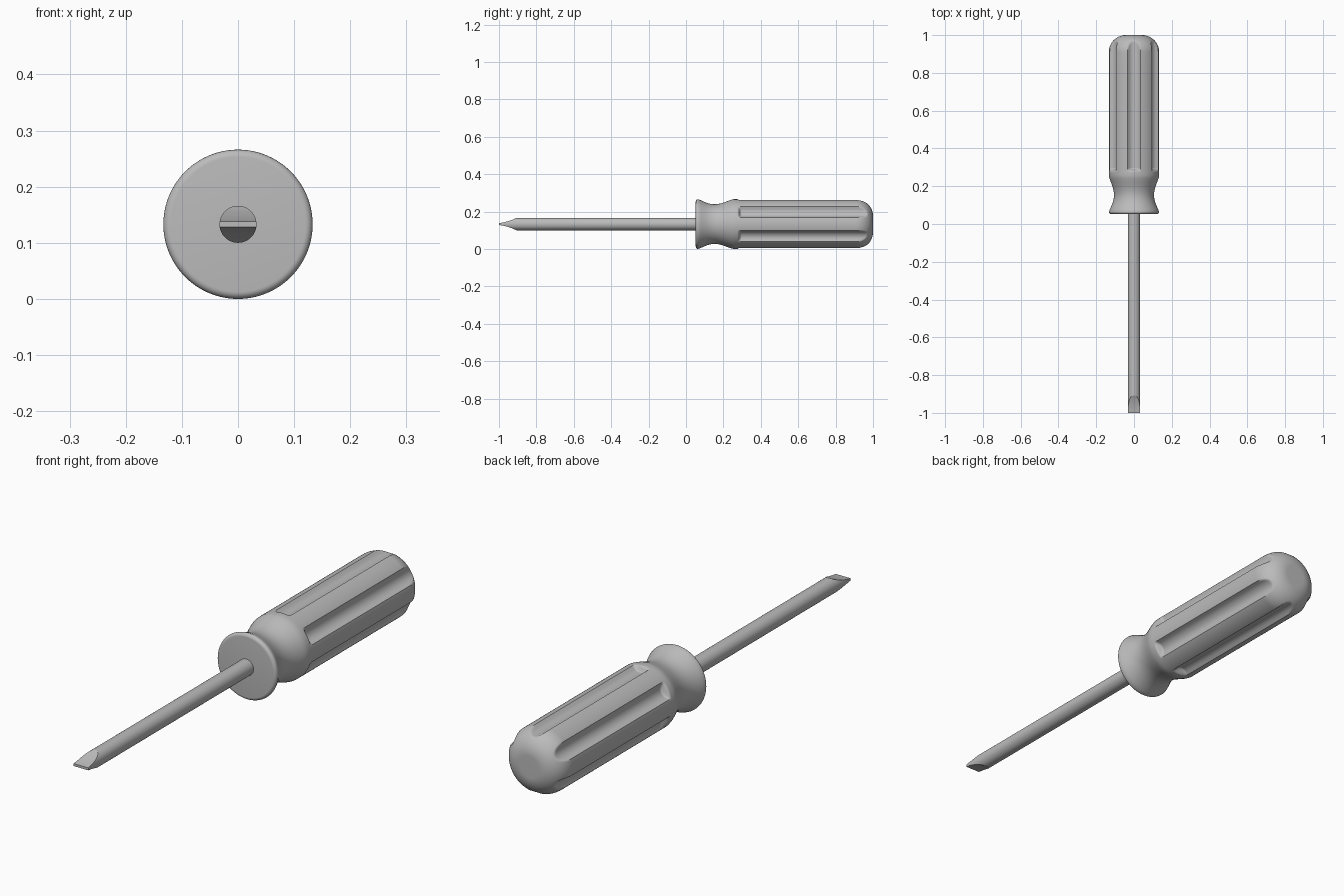
import bpy, bmesh, math
from mathutils import Vector

cube = bpy.data.objects.get("Cube")
if cube:
    bpy.data.objects.remove(cube, do_unlink=True)

R = 0.133            # handle radius, also the height of the axis
SHAFT_R = 0.033
GROOVES = 6

grey = bpy.data.materials.new("plain_grey")
grey.use_nodes = True
grey.diffuse_color = (0.5, 0.5, 0.5, 1)
grey.node_tree.nodes["Principled BSDF"].inputs["Base Color"].default_value = (0.5, 0.5, 0.5, 1)


def finish(name, bm, angle=40):
    bmesh.ops.recalc_face_normals(bm, faces=bm.faces[:])
    mesh = bpy.data.meshes.new(name)
    bm.to_mesh(mesh)
    bm.free()
    mesh.materials.append(grey)
    obj = bpy.data.objects.new(name, mesh)
    bpy.context.collection.objects.link(obj)
    return obj


def smooth(obj, angle):
    bpy.ops.object.select_all(action='DESELECT')
    obj.select_set(True)
    bpy.context.view_layer.objects.active = obj
    bpy.ops.object.shade_smooth_by_angle(angle=math.radians(angle))


def lathe(profile, radius, sides):
    """Sweep (y, r) rings around the y axis; radius(y, r, angle) shapes them."""
    bm = bmesh.new()
    rings = []
    for y, r in profile:
        ring = []
        for i in range(sides):
            a = math.tau * i / sides
            rr = radius(y, r, a)
            ring.append(bm.verts.new((rr * math.sin(a), y, R + rr * math.cos(a))))
        rings.append(ring)
    for a, b in zip(rings, rings[1:]):
        for i in range(sides):
            j = (i + 1) % sides
            bm.faces.new((a[i], a[j], b[j], b[i]))
    bm.faces.new(rings[0])
    bm.faces.new(rings[-1])
    return bm


# Handle: rounded collar, waist, fluted grip, domed end
def arc(cy, cr, rad, start, end, steps):
    for k in range(steps + 1):
        t = math.radians(start + (end - start) * k / steps)
        yield cy + rad * math.cos(t), cr + rad * math.sin(t)


profile = list(arc(0.065, R - 0.013, 0.013, 180, 90, 6))
for k in range(1, 17):                      # waist
    t = k / 16
    dip = math.sin(math.pi * t ** 0.9) ** 1.3
    profile.append((0.065 + 0.19 * t, R - 0.027 * dip))
profile += [(0.27 + 0.003 * k, R) for k in range(12)]
profile += [(0.32 + 0.1 * k, R) for k in range(6)]
profile += list(arc(0.91, R - 0.09, 0.09, 90, 0, 24))
profile += [(1.0, 0.02)]


def fluted(y, r, a):
    step = math.tau / GROOVES
    off = (a + step / 2) % step - step / 2
    scoop, centre = 0.038, R + 0.015        # round cutter running along the grip
    side = centre * math.sin(off)
    if abs(side) >= scoop:
        return r
    floor = centre * math.cos(off) - math.sqrt(scoop ** 2 - side ** 2)
    t = min(max((y - 0.277) / 0.018, 0), 1)
    depth = r - floor
    soft = 0.5 * (depth + math.sqrt(depth ** 2 + 0.000006)) - 0.0006
    return r - max(soft, 0) * t * t * (3 - 2 * t)


handle = finish("handle", lathe(profile, fluted, 192))
smooth(handle, 50)

# Shaft
shaft = finish("shaft", lathe([(-1.0, SHAFT_R), (0.07, SHAFT_R)],
                              lambda y, r, a: r, 64))

# Flat blade: hollow-ground cuts above and below the tip
blade = [(-1.02, 0.0045), (-1.0, 0.005), (-0.975, 0.009), (-0.95, 0.0155),
         (-0.925, 0.0245), (-0.9, 0.036), (-0.9, 0.08), (-1.02, 0.08)]
for sign in (1, -1):
    bm = bmesh.new()
    face = bm.faces.new([bm.verts.new((-0.06, y, R + sign * h)) for y, h in blade])
    ext = bmesh.ops.extrude_face_region(bm, geom=[face])["geom"]
    bmesh.ops.translate(bm, vec=Vector((0.12, 0, 0)),
                        verts=[v for v in ext if isinstance(v, bmesh.types.BMVert)])
    cutter = finish("blade_cutter", bm)
    cutter.hide_render = True
    mod = shaft.modifiers.new("blade_cut", 'BOOLEAN')
    mod.operation, mod.solver, mod.object = 'DIFFERENCE', 'EXACT', cutter
    bpy.context.view_layer.objects.active = shaft
    bpy.ops.object.modifier_apply(modifier=mod.name)
    bpy.data.objects.remove(cutter, do_unlink=True)
smooth(shaft, 20)
